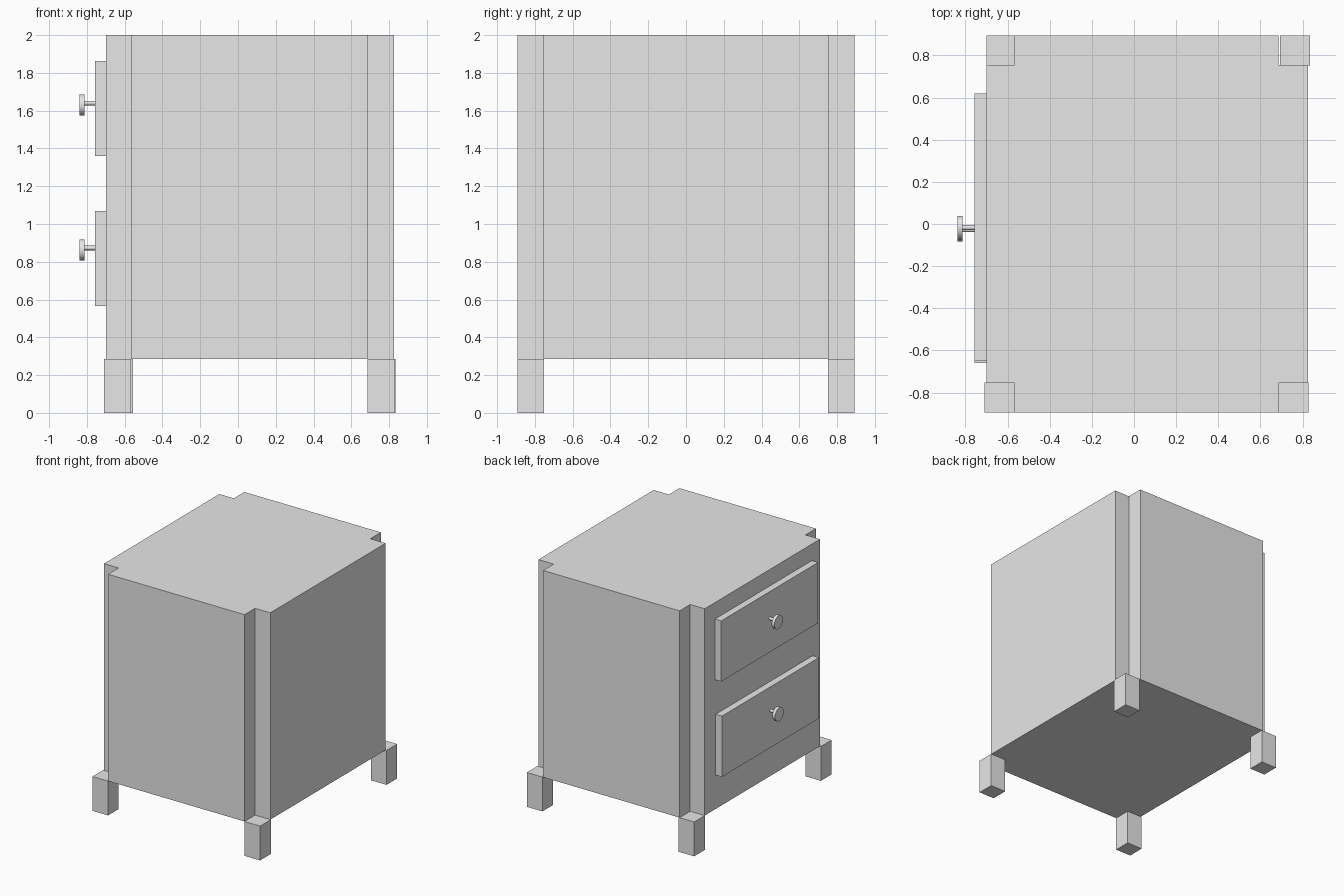
import bpy, bmesh, math

if "Cube" in bpy.data.objects:
    bpy.data.objects.remove(bpy.data.objects["Cube"])

mat = bpy.data.materials.new("plain grey")
mat.diffuse_color = (0.8, 0.8, 0.8, 1)
mat.use_nodes = True
mat.node_tree.nodes["Principled BSDF"].inputs["Base Color"].default_value = mat.diffuse_color


def finish(name, bm):
    bmesh.ops.recalc_face_normals(bm, faces=bm.faces)
    me = bpy.data.meshes.new(name)
    bm.to_mesh(me)
    bm.free()
    me.materials.append(mat)
    ob = bpy.data.objects.new(name, me)
    bpy.context.collection.objects.link(ob)
    return ob


def prism(name, outline, z0, z1):
    """Extrude an xy outline from z0 to z1."""
    bm = bmesh.new()
    face = bm.faces.new([bm.verts.new((x, y, z0)) for x, y in outline])
    ext = bmesh.ops.extrude_face_region(bm, geom=[face])["geom"]
    verts = [v for v in ext if isinstance(v, bmesh.types.BMVert)]
    bmesh.ops.translate(bm, verts=verts, vec=(0, 0, z1 - z0))
    return finish(name, bm)


def box(name, x0, x1, y0, y1, z0, z1):
    return prism(name, [(x0, y0), (x1, y0), (x1, y1), (x0, y1)], z0, z1)


def rod(name, x0, x1, y, z, r):
    """Smooth cylinder lying along x."""
    bpy.ops.mesh.primitive_cylinder_add(
        vertices=32, radius=r, depth=x1 - x0,
        location=((x0 + x1) / 2, y, z), rotation=(0, math.pi / 2, 0))
    ob = bpy.context.object
    ob.name = name
    ob.data.materials.append(mat)
    bpy.ops.object.shade_smooth_by_angle()


# Cabinet body with a square notch down each corner
X0, X1, Y0, Y1 = -0.70, 0.825, -0.893, 0.893
xa, xb, ya, yb = -0.567, 0.685, -0.755, 0.755
prism("cabinet_body", [
    (xa, Y0), (xb, Y0), (xb, ya), (X1, ya), (X1, yb), (xb, yb),
    (xb, Y1), (xa, Y1), (xa, yb), (X0, yb), (X0, ya), (xa, ya)], 0.285, 2.0)

# Short legs under the notches
for name, x, y in (("front_left_leg", -0.71, -0.893), ("front_right_leg", 0.685, -0.893),
                   ("back_left_leg", -0.70, 0.753), ("back_right_leg", 0.692, 0.753)):
    box(name, x, x + 0.143, y, y + 0.14, 0.0, 0.285)

# Drawer fronts with round knobs on the left side
for name, z0, z1, dy, knob_z in (("upper", 1.36, 1.863, 0.0, 1.63),
                                 ("lower", 0.565, 1.07, -0.01, 0.863)):
    box(name + "_drawer", -0.757, -0.70, -0.65 + dy, 0.62 + dy, z0, z1)
    rod(name + "_knob_stem", -0.82, -0.755, -0.017 + dy, knob_z + 0.01, 0.012)
    rod(name + "_knob", -0.838, -0.813, -0.017 + dy, knob_z, 0.056)
